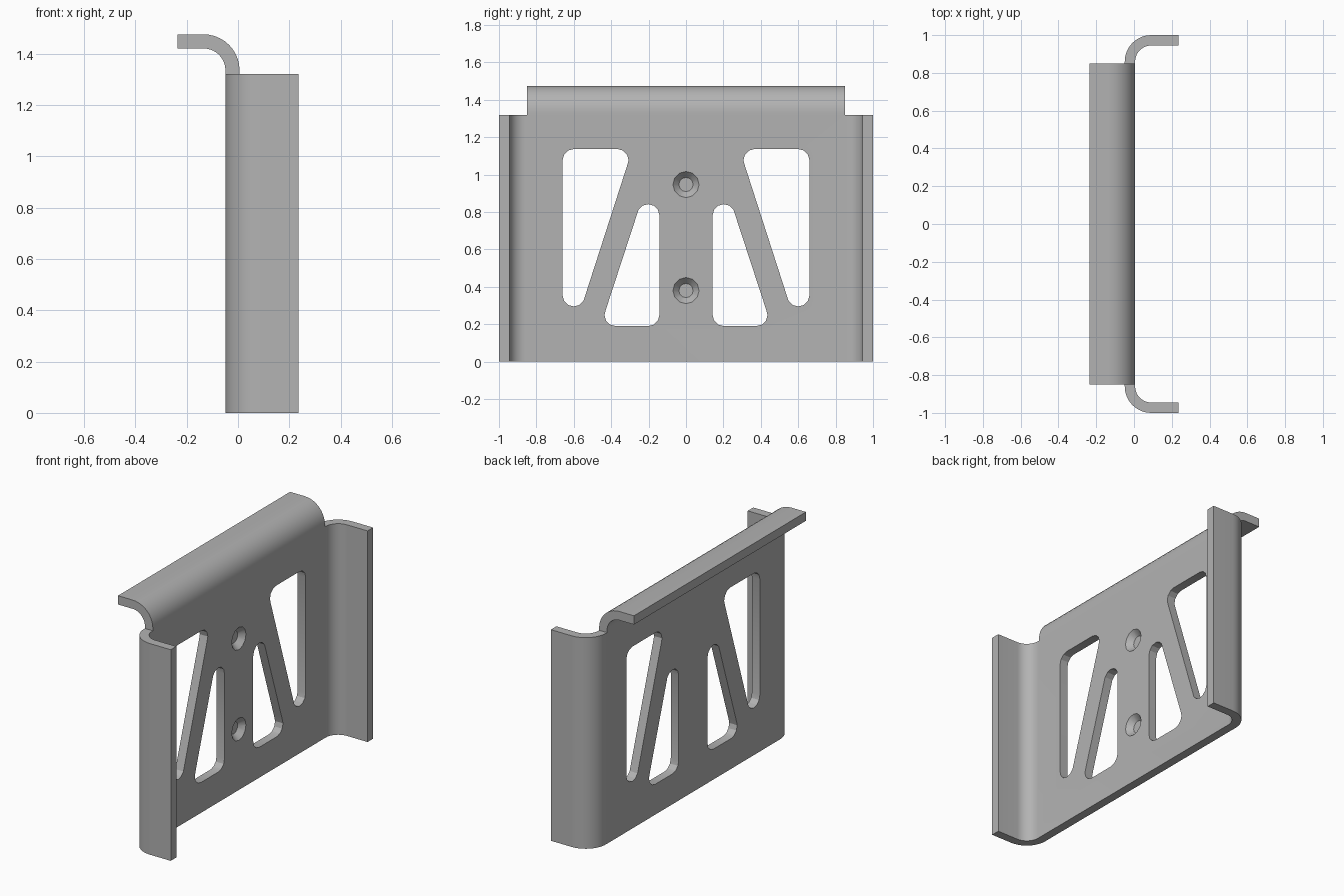
import bpy, bmesh, math
from mathutils import Vector, Matrix

cube = bpy.data.objects.get("Cube")
if cube:
    bpy.data.objects.remove(cube, do_unlink=True)

FRONT, BACK = 0.006, -0.049       # faces of the sheet along x
T = FRONT - BACK                  # sheet thickness
R_OUT = 0.14                      # outer bend radius
R_IN = R_OUT - T
REACH = 0.235                     # flange tips
SIDE_H, TOP_H, TOP_W = 1.32, 1.475, 0.85

steel = bpy.data.materials.new("grey steel")
steel.use_nodes = True
grey = (0.45, 0.45, 0.45, 1)
steel.diffuse_color = grey
steel.node_tree.nodes["Principled BSDF"].inputs["Base Color"].default_value = grey


def arc(cx, cy, r, a0, a1, n=10):
    angles = [math.radians(a0 + (a1 - a0) * i / n) for i in range(n + 1)]
    return [(cx + r * math.cos(a), cy + r * math.sin(a)) for a in angles]


def prism(name, points, direction):
    """Extrude a closed 3D outline along a vector."""
    bm = bmesh.new()
    face = bm.faces.new([bm.verts.new(p) for p in points])
    ext = bmesh.ops.extrude_face_region(bm, geom=[face])
    moved = [v for v in ext["geom"] if isinstance(v, bmesh.types.BMVert)]
    bmesh.ops.translate(bm, verts=moved, vec=direction)
    return finish(name, bm)


def finish(name, bm):
    bmesh.ops.recalc_face_normals(bm, faces=bm.faces[:])
    mesh = bpy.data.meshes.new(name)
    bm.to_mesh(mesh)
    bm.free()
    mesh.materials.append(steel)
    obj = bpy.data.objects.new(name, mesh)
    bpy.context.collection.objects.link(obj)
    return obj


def combine(target, tool, operation):
    mod = target.modifiers.new(tool.name, "BOOLEAN")
    mod.operation, mod.solver, mod.object = operation, "EXACT", tool
    bpy.context.view_layer.objects.active = target
    bpy.ops.object.modifier_apply(modifier=mod.name)
    bpy.data.objects.remove(tool, do_unlink=True)


# Back plate with both side flanges, as one bent channel
cx, cy = BACK + R_OUT, 1 - R_OUT
outer = [(REACH, 1)] + arc(cx, cy, R_OUT, 90, 180)
inner = arc(cx, cy, R_IN, 180, 90) + [(REACH, 1 - T)]
mirror = lambda pts: [(x, -y) for x, y in reversed(pts)]
channel = outer + mirror(outer) + mirror(inner) + inner
bracket = prism("bracket", [(x, y, 0) for x, y in channel], Vector((0, 0, SIDE_H)))

# Top flange, bent the other way
cx, cz = FRONT - R_OUT, TOP_H - R_OUT
hook = ([(FRONT, SIDE_H)] + arc(cx, cz, R_OUT, 0, 90) + [(-REACH, TOP_H), (-REACH, TOP_H - T)]
        + arc(cx, cz, R_IN, 90, 0) + [(BACK, SIDE_H)])
flange = prism("top_flange", [(x, -TOP_W, z) for x, z in hook], Vector((0, 2 * TOP_W, 0)))
combine(bracket, flange, "UNION")

# Rounded triangular windows: outline is the hull of three corner circles
WINDOW_R = 0.06
windows = {
    "outer_window": [(0.60, 1.077), (0.367, 1.077), (0.60, 0.355)],
    "inner_window": [(0.202, 0.25), (0.376, 0.25), (0.202, 0.782)],
}
for name, corners in windows.items():
    for side in (1, -1):
        bm = bmesh.new()
        for y, z in corners:
            for py, pz in arc(y, z, WINDOW_R, 0, 330, 11):
                for x in (BACK - 0.1, FRONT + 0.1):
                    bm.verts.new((x, side * py, pz))
        hull = bmesh.ops.convex_hull(bm, input=bm.verts[:])
        loose = [v for v in bm.verts if not v.link_faces]
        bmesh.ops.delete(bm, geom=loose, context="VERTS")
        bmesh.ops.dissolve_limit(bm, angle_limit=0.01, verts=bm.verts[:], edges=bm.edges[:])
        combine(bracket, finish(name, bm), "DIFFERENCE")

# Blind countersunk screw seats
DEPTH, RIM, FLOOR = 0.035, 0.07, 0.038
for z in (0.38, 0.947):
    bm = bmesh.new()
    slope = (RIM - FLOOR) / DEPTH
    bmesh.ops.create_cone(bm, cap_ends=True, segments=12, radius1=FLOOR,
                          radius2=RIM + slope * 0.02, depth=DEPTH + 0.02)
    place = Matrix.Translation((FRONT + (0.02 - DEPTH) / 2, 0, z))
    bm.transform(place @ Matrix.Rotation(math.pi / 2, 4, "Y"))
    combine(bracket, finish("screw_seat", bm), "DIFFERENCE")

# Smooth bends, sharp edges
bpy.ops.object.select_all(action="DESELECT")
bracket.select_set(True)
bpy.context.view_layer.objects.active = bracket
bpy.ops.object.shade_smooth_by_angle(angle=math.radians(25))
